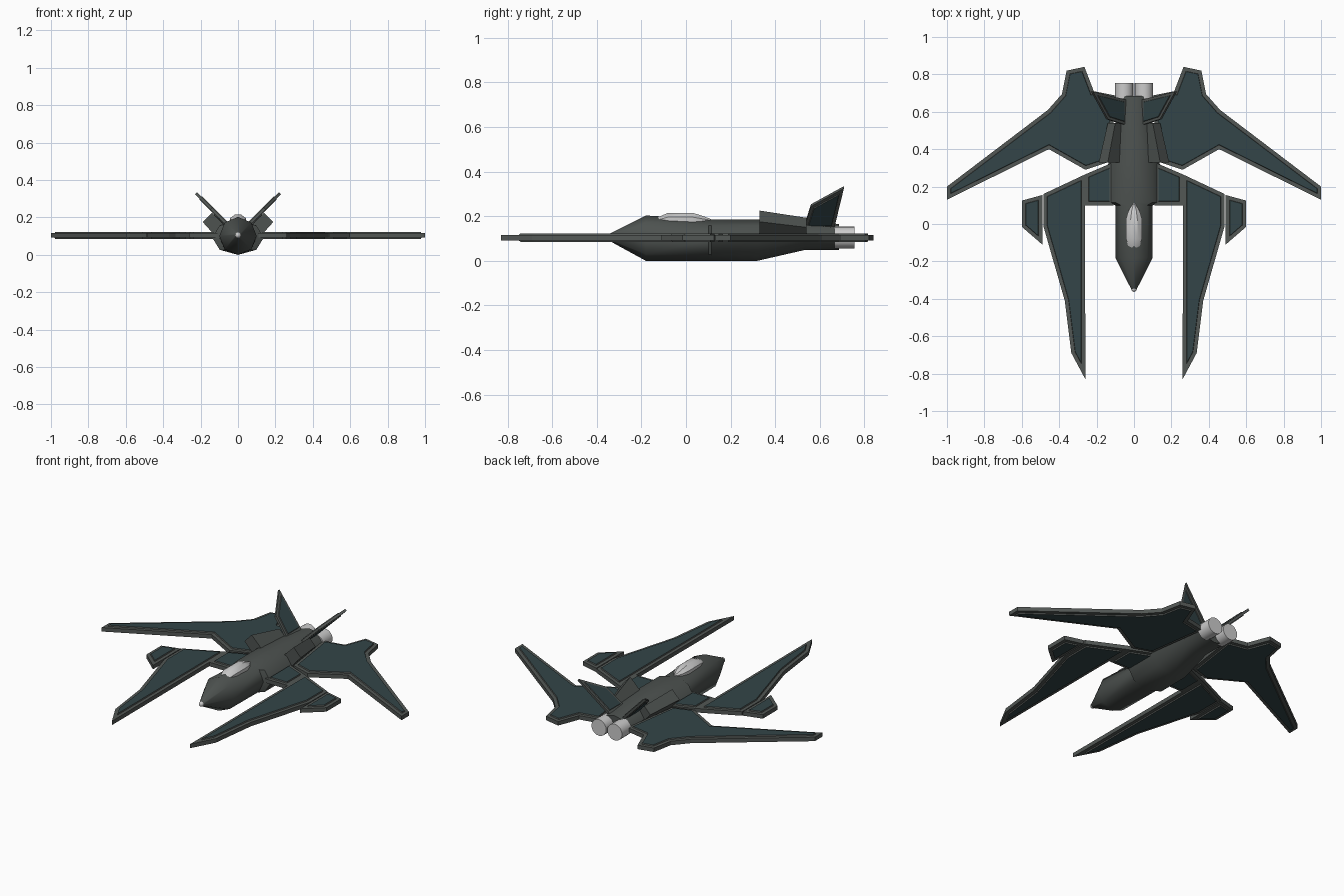
import bpy, bmesh
from math import sin, cos, pi, radians
from mathutils import Matrix, Vector

if "Cube" in bpy.data.objects:
    bpy.data.objects.remove(bpy.data.objects["Cube"])


def material(name, color):
    m = bpy.data.materials.new(name)
    m.diffuse_color = (*color, 1)
    m.use_nodes = True
    m.node_tree.nodes["Principled BSDF"].inputs["Base Color"].default_value = m.diffuse_color
    return m


HULL = material("hull_grey", (0.075, 0.085, 0.08))
FRAME = material("frame_grey", (0.085, 0.095, 0.09))
TEAL = material("panel_teal", (0.033, 0.06, 0.065))


def finish(name, bm, mats=(), mirror=False, smooth=None):
    bmesh.ops.recalc_face_normals(bm, faces=bm.faces)
    me = bpy.data.meshes.new(name)
    bm.to_mesh(me)
    bm.free()
    ob = bpy.data.objects.new(name, me)
    bpy.context.collection.objects.link(ob)
    for m in mats:
        me.materials.append(m)
    if mirror:
        ob.modifiers.new("mirror", 'MIRROR').use_mirror_merge = False
    if smooth:
        bpy.ops.object.select_all(action='DESELECT')
        ob.select_set(True)
        bpy.context.view_layer.objects.active = ob
        bpy.ops.object.shade_smooth_by_angle(angle=radians(smooth))
    return ob


def skin(bm, sections):
    """Bridge a list of point rings and cap both ends."""
    rings = [[bm.verts.new(p) for p in s] for s in sections]
    n = len(rings[0])
    for a, b in zip(rings, rings[1:]):
        for i in range(n):
            bm.faces.new((a[i], a[(i + 1) % n], b[(i + 1) % n], b[i]))
    bm.faces.new(rings[0])
    bm.faces.new(rings[-1])


def loft(name, stations, sides, phase=0.0, mats=(), smooth=50):
    """Stations are (y, half width, bottom z, top z)."""
    grow = 1 / cos(phase)
    secs = []
    for y, rx, lo, hi in stations:
        ring = []
        for i in range(sides):
            a = 2 * pi * i / sides + phase
            ring.append((rx * grow * cos(a), y, (lo + hi) / 2 + (hi - lo) / 2 * grow * sin(a)))
        secs.append(ring)
    bm = bmesh.new()
    skin(bm, secs)
    return finish(name, bm, mats, smooth=smooth)


def plate(name, outline, matrix, border=0.02, half=0.012, raised=0.007):
    """Flat grey slab with a raised teal panel on both faces, mirrored in x."""
    bm = bmesh.new()
    skin(bm, [[(x, y, -half) for x, y in outline], [(x, y, half) for x, y in outline]])
    bmesh.ops.recalc_face_normals(bm, faces=bm.faces)
    bm.faces.ensure_lookup_table()
    panels = [bm.faces[-2], bm.faces[-1]]
    bmesh.ops.inset_individual(bm, faces=panels, thickness=border, use_even_offset=True)
    bmesh.ops.inset_individual(bm, faces=panels, thickness=0.002, depth=raised, use_even_offset=True)
    for f in panels:
        f.material_index = 1
    bmesh.ops.transform(bm, matrix=matrix, verts=bm.verts)
    return finish(name, bm, (FRAME, TEAL), mirror=True)


# Fuselage and canopy
loft("fuselage", [(-0.35, 0.014, 0.093, 0.118), (-0.18, 0.10, 0.0, 0.203),
                  (0.10, 0.10, 0.0, 0.187), (0.115, 0.138, 0.0, 0.185),
                  (0.32, 0.138, 0.0, 0.185), (0.53, 0.10, 0.048, 0.178),
                  (0.685, 0.10, 0.048, 0.165)], 8, mats=(HULL,))
loft("canopy", [(-0.125, 0.03, 0.155, 0.196), (-0.08, 0.042, 0.15, 0.215),
                (0.03, 0.042, 0.15, 0.215), (0.07, 0.03, 0.155, 0.203),
                (0.112, 0.004, 0.17, 0.187)], 8, pi / 8, smooth=35)

# Nose tip sensor
bm = bmesh.new()
bmesh.ops.create_uvsphere(bm, u_segments=12, v_segments=8, radius=0.015,
                          matrix=Matrix.Translation((0, -0.348, 0.105)))
finish("nose_tip", bm, smooth=60)

# Wings
level = Matrix.Translation((0, 0, 0.104))
plate("rear_wing", [(0.14, 0.33), (0.26, 0.29), (0.455, 0.40), (1.0, 0.13), (1.0, 0.20),
                    (0.46, 0.61), (0.385, 0.695), (0.36, 0.82), (0.265, 0.84),
                    (0.215, 0.71), (0.09, 0.685)], level)
plate("forward_wing", [(0.26, -0.83), (0.335, -0.69), (0.37, -0.41), (0.485, -0.01),
                       (0.485, 0.16), (0.262, 0.265)], level)
plate("wing_root", [(0.11, 0.10), (0.262, 0.10), (0.262, 0.265), (0.11, 0.33)], level)
plate("outer_winglet", [(0.49, -0.11), (0.60, -0.015), (0.60, 0.125), (0.49, 0.155)], level)

# Canted tail fins: local x runs aft, local y runs up the 45 degree slope
s = 0.5 ** 0.5
up, aft = Vector((s, 0, s)), Vector((0, 1, 0))
side = aft.cross(up)
cant = Matrix((aft, up, side)).transposed().to_4x4()
cant.translation = (0.055, 0, 0.16)
plate("tail_fin", [(0.53, -0.01), (0.665, -0.01), (0.708, 0.24), (0.56, 0.125)], cant,
      border=0.014, half=0.007, raised=0.005)

# Intake boxes on the shoulders
front = [(0.14, 0.225), (0.188, 0.175), (0.125, 0.105), (0.075, 0.16)]
rear = [(0.10, 0.193), (0.14, 0.15), (0.095, 0.10), (0.06, 0.15)]
bm = bmesh.new()
skin(bm, [[(x, 0.33, z) for x, z in front], [(x, 0.54, z) for x, z in rear]])
finish("shoulder_intake", bm, (HULL,), mirror=True)

# Twin engine nozzles
bm = bmesh.new()
bmesh.ops.create_cone(bm, cap_ends=True, segments=20, radius1=0.049, radius2=0.049, depth=0.09,
                      matrix=Matrix.Translation((0.053, 0.71, 0.104)) @ Matrix.Rotation(pi / 2, 4, 'X'))
finish("engine_nozzle", bm, mirror=True, smooth=40)
